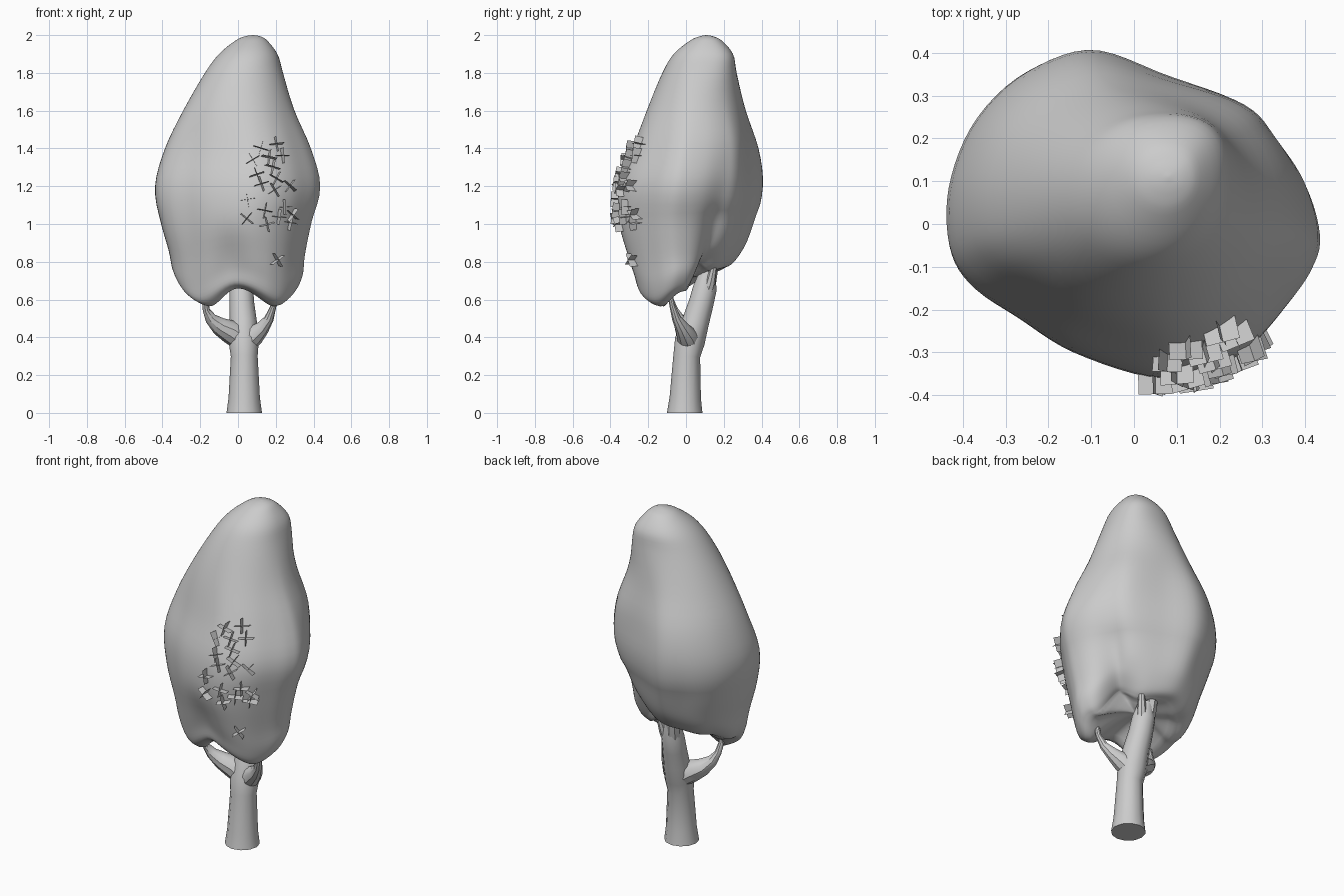
import bpy, bmesh, math, random
from mathutils import Vector
from mathutils.bvhtree import BVHTree

if "Cube" in bpy.data.objects:
    bpy.data.objects.remove(bpy.data.objects["Cube"])

random.seed(4)


def catmull(pts, t, closed=False):
    """Smooth interpolation through pts, t in index units."""
    n = len(pts)
    i = int(math.floor(t))
    if not closed:
        i = min(max(i, 0), n - 2)
    f = t - i
    get = (lambda k: pts[k % n]) if closed else (lambda k: pts[min(max(k, 0), n - 1)])
    out = []
    for a, b, c, d in zip(get(i - 1), get(i), get(i + 1), get(i + 2)):
        out.append(0.5 * (2*b + (c - a)*f + (2*a - 5*b + 4*c - d)*f*f + (3*b - a - 3*c + d)*f**3))
    return out


def make_object(name, bm, smooth=None):
    bmesh.ops.recalc_face_normals(bm, faces=bm.faces)
    me = bpy.data.meshes.new(name)
    bm.to_mesh(me)
    bm.free()
    ob = bpy.data.objects.new(name, me)
    bpy.context.collection.objects.link(ob)
    if smooth:
        bpy.ops.object.select_all(action='DESELECT')
        ob.select_set(True)
        bpy.context.view_layer.objects.active = ob
        bpy.ops.object.shade_smooth_by_angle(angle=math.radians(smooth))
    return ob


def loft(bm, rings):
    """Skin closed rings and cap both ends."""
    vs = [[bm.verts.new(p) for p in r] for r in rings]
    n = len(vs[0])
    for a, b in zip(vs, vs[1:]):
        for k in range(n):
            bm.faces.new((a[k], a[(k+1) % n], b[(k+1) % n], b[k]))
    bm.faces.new(vs[0][::-1])
    bm.faces.new(vs[-1])


# Canopy: plan outline, and height rows of (z, left, right, front, back)
OUTLINE = [(.435, -.03), (.40, .1), (.335, .2), (.26, .27), (.08, .345), (-.1, .41), (-.25, .36),
           (-.37, .24), (-.43, .09), (-.43, -.05), (-.38, -.14), (-.27, -.215), (-.14, -.295),
           (.05, -.355), (.18, -.34), (.28, -.28), (.36, -.19), (.415, -.11)]
ROWS = [(.57, -.26, .28, -.22, .19), (.60, -.31, .315, -.26, .24), (.68, -.345, .345, -.285, .285),
        (.80, -.365, .355, -.32, .33), (1.0, -.41, .39, -.36, .375), (1.2, -.437, .435, -.355, .41),
        (1.4, -.385, .385, -.285, .385), (1.6, -.29, .30, -.21, .32), (1.8, -.175, .235, -.125, .265),
        (1.9, -.10, .205, -.065, .245), (1.97, -.015, .155, .02, .19), (1.993, .035, .12, .07, .145),
        (2.0, .077, .083, .107, .113)]
# Hanging lower edge: (angle, height)
HEM = [(-180, .67), (-138, .57), (-92, .665), (-42, .57), (0, .65), (35, .80), (75, .755),
       (105, .765), (140, .735), (180, .67)]


def hem(deg):
    for (a, za), (b, zb) in zip(HEM, HEM[1:]):
        if a <= deg <= b:
            t = (deg - a) / (b - a)
            return za + (zb - za) * (0.5 - 0.5 * math.cos(math.pi * t))
    return .66


def bump(x, c, w):
    return math.exp(-((x - c) / w) ** 2)


N = 96
shape = [catmull(OUTLINE, k * len(OUTLINE) / N, True) for k in range(N)]
shape = [(x / .435, (y - .025) / .385) for x, y in shape]
angles = [math.degrees(math.atan2(y, x)) for x, y in shape]
rings = []
STEPS = 4
for s in range((len(ROWS) - 1) * STEPS + 1):
    z, l, r, f, b = catmull(ROWS, s / STEPS)
    ring = []
    top = min(max((z - 1.3) / .5, 0), 1)      # plan becomes round near the tip
    top = top * top * (3 - 2 * top)
    for (ux, uy), a in zip(shape, angles):
        ra = math.radians(a)
        ux += (math.cos(ra) - ux) * top
        uy += (math.sin(ra) - uy) * top
        # folds where lobes meet, and the fuller back right corner
        m = 1 - .12 * bump(a, 28, 17) * bump(z, .85, .33) - .10 * bump(a, -97, 20) * bump(z, .72, .17)
        m -= .30 * bump(a, 42, 28) * bump(z, .5, .22) + .04 * bump(a, 115, 14) * bump(z, .9, .3)
        m += .06 * bump(a, 42, 28) * bump(z, 1.43, .2) + .16 * bump(a, 45, 30) * bump(z, 1.87, .13)
        x = (l + r) / 2 + ux * m * (r - l) / 2
        y = (f + b) / 2 + uy * m * (b - f) / 2
        zz = z
        if z < 1.1:
            zb = hem(a)
            zz = zb + (z - .57) * (1.1 - zb) / .53
        ring.append(Vector((x, y, zz)))
    rings.append(ring)
# Shallow underside
under = []
for frac, lift in ((.03, 1), (.25, .9), (.45, .68), (.62, .42), (.77, .16), (.9, 0)):
    under.append([Vector((p.x * frac, .04 + (p.y - .04) * frac, p.z + (.72 - p.z) * lift - (.006 if lift == 0 else 0)))
                  for p in rings[0]])
bm = bmesh.new()
loft(bm, under + rings)
bmesh.ops.recalc_face_normals(bm, faces=bm.faces)
tree = BVHTree.FromBMesh(bm)
make_object("canopy", bm, 80)


# Trunk and branches: tubes along (x, y, z, radius)
def tube(name, pts, sides=10):
    bm = bmesh.new()
    out = []
    for i, p in enumerate(pts):
        c = Vector(p[:3])
        d = Vector(pts[min(i + 1, len(pts) - 1)][:3]) - Vector(pts[max(i - 1, 0)][:3])
        if i == 0 and p[2] == 0:
            d = Vector((0, 0, 1))
        u = Vector((0, 1, 0)).cross(d).normalized()
        v = d.cross(u).normalized()
        out.append([c + p[3] * (u * math.cos(2*math.pi*k/sides) + v * math.sin(2*math.pi*k/sides))
                    for k in range(sides)])
    loft(bm, out)
    return make_object(name, bm, 35)


tube("trunk", [(.033, -.007, 0, .094), (.033, -.004, .08, .083), (.033, .004, .3, .071), (.03, .02, .38, .08),
               (.028, .05, .48, .072), (.02, .08, .58, .066), (.017, .1, .66, .063), (.012, .115, .75, .042)], 12)
tube("left_branch", [(.03, .025, .38, .06), (-.04, .01, .43, .064), (-.10, -.015, .46, .048),
                     (-.145, -.04, .5, .031), (-.168, -.06, .545, .019), (-.176, -.08, .6, .015),
                     (-.18, -.09, .66, .013)])
tube("right_branch", [(.04, .02, .37, .06), (.085, .005, .41, .056), (.13, -.02, .45, .038),
                      (.165, -.05, .5, .025), (.187, -.072, .565, .016), (.192, -.09, .66, .013)])
tube("back_twig", [(.03, .10, .6, .035), (.055, .13, .69, .026), (.068, .145, .76, .018), (.075, .155, .83, .012)], 8)
tube("back_stub", [(.01, .09, .58, .045), (-.002, .12, .7, .041), (-.008, .14, .81, .036)], 8)

# Leaf cards: crossed squares planted on the canopy at (x, z)
SPOTS = [(.12, 1.4), (.2, 1.42), (.23, 1.36), (.08, 1.34), (.16, 1.35), (.1, 1.26), (.18, 1.3),
         (.2, 1.24), (.05, 1.13), (.12, 1.21), (.19, 1.18), (.27, 1.2), (.05, 1.03), (.14, 1.07),
         (.24, 1.09), (.28, 1.05), (.21, 1.04), (.15, 1.0), (.27, 1.01), (.2, .81)]
bm = bmesh.new()
H = .037
for x, z in SPOTS:
    loc, nor, _, _ = tree.ray_cast(Vector((x, -2, z)), Vector((0, 1, 0)))
    if loc is None:
        continue
    if nor.y > 0:
        nor = -nor
    n = (Vector((nor.x * .7, -1, nor.z * .4)) + Vector([random.uniform(-.12, .12) for _ in range(3)])).normalized()
    u = n.orthogonal().normalized()
    w = n.cross(u)
    turn = random.uniform(0, math.pi)
    for a in (turn, turn + math.pi / 2):
        d = (u * math.cos(a) + w * math.sin(a)) * H * 1.1
        c = loc + n * .003
        bm.faces.new([bm.verts.new(c + d * i + n * H * j) for i, j in ((-1, -1), (1, -1), (1, 1), (-1, 1))])
make_object("leaf_cards", bm)
